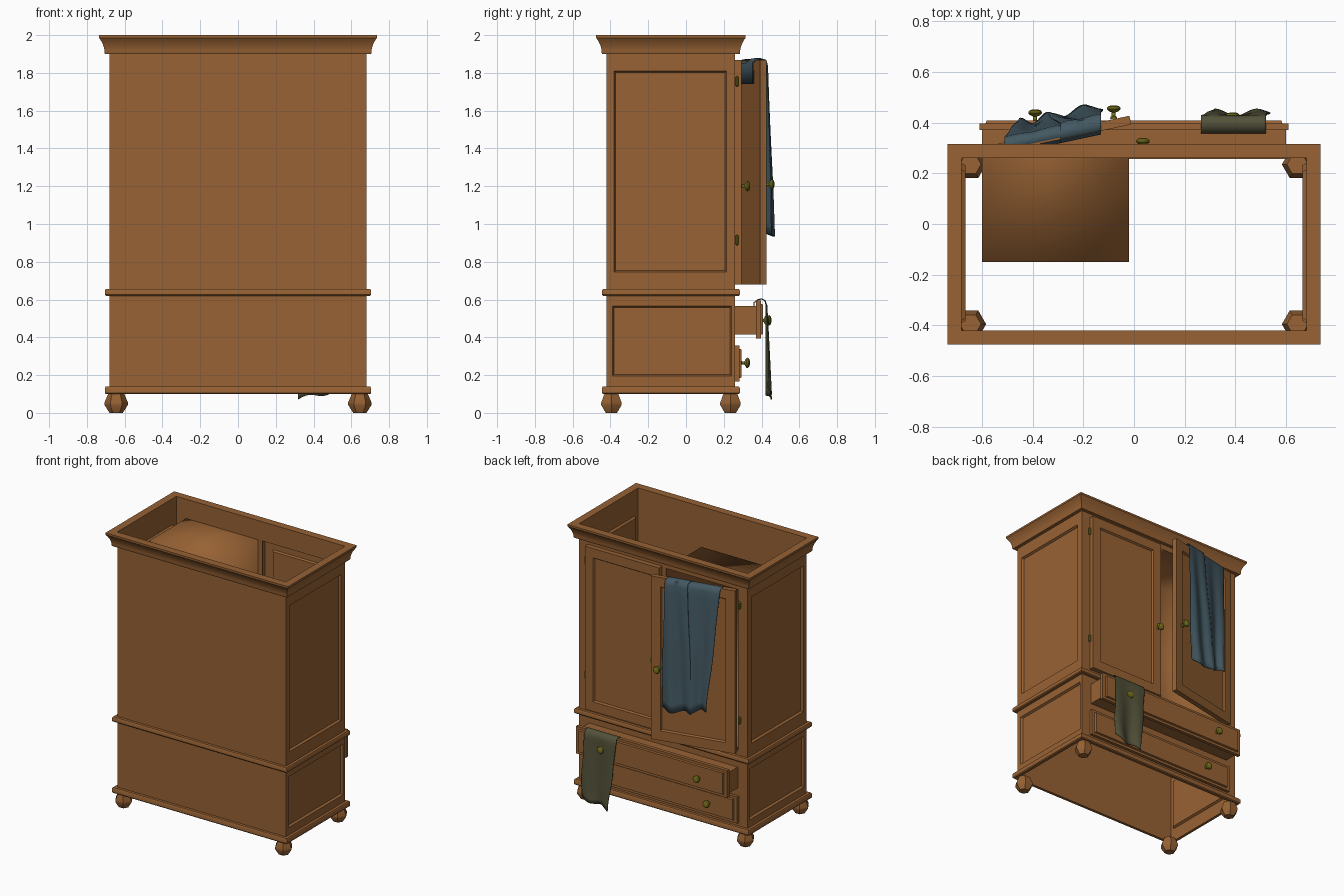
import bpy, bmesh, math
from mathutils import Vector

if "Cube" in bpy.data.objects:
    bpy.data.objects.remove(bpy.data.objects["Cube"])

def material(name, rgb):
    m = bpy.data.materials.new(name)
    m.diffuse_color = (*rgb, 1)
    m.use_nodes = True
    m.node_tree.nodes["Principled BSDF"].inputs["Base Color"].default_value = m.diffuse_color
    return m

WOOD = material("warm_wood", (0.31, 0.122, 0.034))
BRASS = material("old_brass", (0.205, 0.185, 0.013))
BLUE = material("slate_blue_cloth", (0.056, 0.098, 0.122))
OLIVE = material("olive_cloth", (0.085, 0.083, 0.042))
CY = -0.08           # centre of the case in y
HX, HY = 0.68, 0.34  # half size of the case

def finish(name, bm, mat, angle=35, inward=False):
    bmesh.ops.remove_doubles(bm, verts=bm.verts, dist=1e-5)
    bmesh.ops.recalc_face_normals(bm, faces=bm.faces)
    big = max(bm.faces, key=lambda f: f.calc_area())
    outward = big.normal.dot(big.calc_center_median() - Vector((0, CY, 1))) > 0
    if outward == inward:
        bmesh.ops.reverse_faces(bm, faces=bm.faces)
    me = bpy.data.meshes.new(name)
    bm.to_mesh(me)
    bm.free()
    me.materials.append(mat)
    ob = bpy.data.objects.new(name, me)
    bpy.context.collection.objects.link(ob)
    bpy.ops.object.select_all(action='DESELECT')
    ob.select_set(True)
    bpy.context.view_layer.objects.active = ob
    bpy.ops.object.shade_smooth_by_angle(angle=math.radians(angle))
    return ob

def quad(bm, *pts):
    bm.faces.new([bm.verts.new(p) for p in pts])

def ring(r, w, f):
    u0, v0, u1, v1 = r
    return [f(u, v, w) for u, v in ((u0, v0), (u1, v0), (u1, v1), (u0, v1))]

def bridge(bm, a, b):
    n = len(a)
    for i in range(n):
        j = (i + 1) % n
        quad(bm, a[i], a[j], b[j], b[i])

def panel(bm, f, outer, inner, depth, rim=0.0, slope=0.008):
    """Framed sheet with a sunk (or raised) field, optionally with a rim behind."""
    u0, v0, u1, v1 = inner
    o, a = ring(outer, 0, f), ring(inner, 0, f)
    b = ring((u0 + slope, v0 + slope, u1 - slope, v1 - slope), depth, f)
    bridge(bm, o, a)
    bridge(bm, a, b)
    quad(bm, *b)
    if rim:
        bridge(bm, ring(outer, -rim, f), o)

def moulding(name, profile):
    """Sweep an (offset, z) profile around the case."""
    bm = bmesh.new()
    rings = [ring((-HX - d, CY - HY - d, HX + d, CY + HY + d), z,
                  lambda u, v, w: Vector((u, v, w))) for d, z in profile]
    for a, b in zip(rings, rings[1:]):
        bridge(bm, a, b)
    return finish(name, bm, WOOD)

def lathe(name, profile, centre, mat, axis='z', seg=16):
    bm = bmesh.new()
    c = Vector(centre)
    rings = []
    for r, h in profile:
        pts = []
        for i in range(seg):
            t = 2 * math.pi * i / seg
            p, q = r * math.cos(t), r * math.sin(t)
            pts.append(c + Vector((p, q, h) if axis == 'z' else (p, h, q)))
        rings.append(pts)
    for a, b in zip(rings, rings[1:]):
        bridge(bm, a, b)
    quad(bm, *rings[0])
    quad(bm, *rings[-1])
    return finish(name, bm, mat)

# case sides with sunk panels, above and below the waist
for s, nm in ((-1, "left"), (1, "right")):
    f = lambda u, v, w, s=s: Vector((s * (HX + w), u, v))
    bm = bmesh.new()
    panel(bm, f, (-0.42, 0.1, 0.26, 0.64), (-0.39, 0.195, 0.24, 0.565), -0.015)
    panel(bm, f, (-0.42, 0.64, 0.26, 2.0), (-0.38, 0.745, 0.215, 1.81), -0.015)
    finish(nm + "_side", bm, WOOD)

# plain back wall
bm = bmesh.new()
quad(bm, *ring((-HX, 0.1, HX, 2.0), -0.42, lambda u, v, w: Vector((u, w, v))))
finish("plain_wall", bm, WOOD)

# face frame around the doors
bm = bmesh.new()
for r in ((-HX, 0.1, HX, 0.69), (-HX, 1.86, HX, 2.0), (-HX, 0.69, -0.6, 1.86),
          (0.6, 0.69, HX, 1.86), (-0.02, 0.69, 0.015, 1.86)):
    quad(bm, *ring(r, 0.26, lambda u, v, w: Vector((u, w, v))))
finish("face_frame", bm, WOOD)

# compartment behind the open door
bm = bmesh.new()
g = lambda u, v, w: Vector((u, w, v))
r = (-0.6, 0.69, -0.02, 1.86)
bridge(bm, ring(r, 0.26, g), ring(r, -0.15, g))
quad(bm, *ring(r, -0.15, g))
finish("compartment", bm, WOOD, 180, inward=True)

# mouldings
moulding("crown", [(0, 1.9), (0.024, 1.9), (0.027, 1.907), (0.027, 1.92), (0.03, 1.935),
                   (0.037, 1.955), (0.048, 1.975), (0.056, 1.986), (0.056, 2.0), (0, 2.0)])
for nm, a, b in (("waist_moulding", 0.62, 0.655), ("base_moulding", 0.1, 0.14)):
    moulding(nm, [(0, a), (0.02, a), (0.025, a + 0.006), (0.025, b - 0.008), (0.02, b), (0, b)])

# six-sided feet
for i, x in enumerate((-0.645, 0.645)):
    for j, y in enumerate((-0.395, 0.235)):
        lathe(f"foot_{i}{j}", [(0.035, 0), (0.062, 0.042), (0.062, 0.055), (0.042, 0.102)],
              (x, y, 0), WOOD, seg=6)

# doors: the right one shut, the left one ajar
DOOR, FIELD = (0, 0.68, 0.6, 1.868), (0.065, 0.75, 0.535, 1.80)
bm = bmesh.new()
panel(bm, lambda u, v, w: Vector((0.61 - u, 0.295 + w, v)), DOOR, FIELD, -0.012, 0.035)
finish("shut_door", bm, WOOD)
ang = math.radians(12)
def ajar(u, v, w):
    return Vector((-0.605 + u * math.cos(ang) - w * math.sin(ang),
                   0.302 + u * math.sin(ang) + w * math.cos(ang), v))
bm = bmesh.new()
panel(bm, ajar, DOOR, FIELD, -0.012, 0.035)
quad(bm, *ring(DOOR, -0.035, ajar))
finish("open_door", bm, WOOD)

# drawers with raised fronts
def drawer(name, y, z0, z1, box):
    f = lambda u, v, w: Vector((u, y + w, v))
    bm = bmesh.new()
    panel(bm, f, (-0.61, z0, 0.61, z1), (-0.585, z0 + 0.018, 0.585, z1 - 0.018), 0.012, 0.025, 0.004)
    if box:
        quad(bm, *ring((-0.61, z0, 0.61, z1), -0.025, f))
        b = (-0.6, 0.415, 0.6, 0.567)
        bridge(bm, ring(b, 0.26 - y, f), ring(b, -0.026, f))
    finish(name, bm, WOOD)
drawer("upper_drawer", 0.396, 0.395, 0.595, True)
drawer("lower_drawer", 0.282, 0.165, 0.358, False)

# knobs and hinges
KNOB = [(0.014, -0.004), (0.013, 0.004), (0.008, 0.008), (0.008, 0.022), (0.018, 0.026),
        (0.026, 0.033), (0.027, 0.039), (0.022, 0.046), (0.01, 0.05)]
for nm, p in (("shut_door_knob", (0.035, 0.289, 1.2)), ("open_door_knob", (-0.08, 0.418, 1.21)),
              ("upper_knob_a", (-0.39, 0.402, 0.49)), ("upper_knob_b", (0.39, 0.39, 0.49)),
              ("lower_knob_a", (-0.39, 0.288, 0.265)), ("lower_knob_b", (0.39, 0.288, 0.265))):
    lathe(nm, KNOB, p, BRASS, 'y')
for s in (-1, 1):
    for z in (0.915, 1.755):
        lathe("hinge", [(0.003, -0.028), (0.009, -0.022), (0.009, 0.022), (0.003, 0.028)],
              (s * 0.62, 0.27, z), BRASS, seg=10)

# draped cloth
def drape(name, mat, top, bottom, face, thick, ztop, zin, zbot, flare, amp, waves, lift=0.0, slant=0.0):
    """Hang a strip over an edge whose outer face is y = face(x)."""
    path = [(-thick - 0.012, zin), (-thick - 0.012, ztop - 0.02), (-thick * 0.7, ztop - 0.003),
            (-thick * 0.2, ztop), (0.01, ztop - 0.008), (0.018, ztop - 0.035)]
    n, m = 16, 28
    for k in range(1, n + 1):
        t = k / n
        path.append((0.018 + (flare - 0.018) * t, ztop - 0.035 + (zbot - ztop + 0.035) * t))
    bm = bmesh.new()
    grid = []
    for k, (dy, z) in enumerate(path):
        t = max(0, (k - 5) / n)
        row = []
        for i in range(m + 1):
            u = i / m
            x = (top[0] + (top[1] - top[0]) * u) * (1 - t) + (bottom[0] + (bottom[1] - bottom[0]) * u) * t
            x += 0.006 * math.sin(9 * t + 2 * u) * t
            ripple = amp * (0.15 + t) * math.sin(2 * math.pi * waves * u + 1.5 * t) if k > 4 else 0
            drop = slant * t * (u - 0.5) + 0.012 * t * t * math.sin(7 * u)
            row.append(bm.verts.new((x, face(x) + dy + ripple + (lift if dy > 0 else 0),
                                     z + drop + (lift * 0.3 if z > ztop - 0.03 else 0))))
        grid.append(row)
    for a, b in zip(grid, grid[1:]):
        for i in range(m):
            bm.faces.new((a[i], a[i + 1], b[i + 1], b[i]))
    ob = finish(name, bm, mat, 60)
    so = ob.modifiers.new("thickness", 'SOLIDIFY')
    so.thickness = 0.006
    so.offset = 0

door_y = lambda x: 0.302 + (x + 0.605) * math.tan(ang)
drape("trouser_leg_outer", BLUE, (-0.29, -0.13), (-0.35, -0.125), door_y, 0.035,
      1.872, 1.74, 0.945, 0.055, 0.013, 1.5, 0.01)
drape("trouser_leg_inner", BLUE, (-0.51, -0.26), (-0.455, -0.27), door_y, 0.035,
      1.87, 1.74, 0.97, 0.065, 0.014, 1.6, 0.0, -0.03)
drape("drawer_cloth", OLIVE, (0.265, 0.52), (0.315, 0.54), lambda x: 0.408, 0.037,
      0.603, 0.53, 0.095, 0.03, 0.012, 1.3, 0.0, 0.05)
